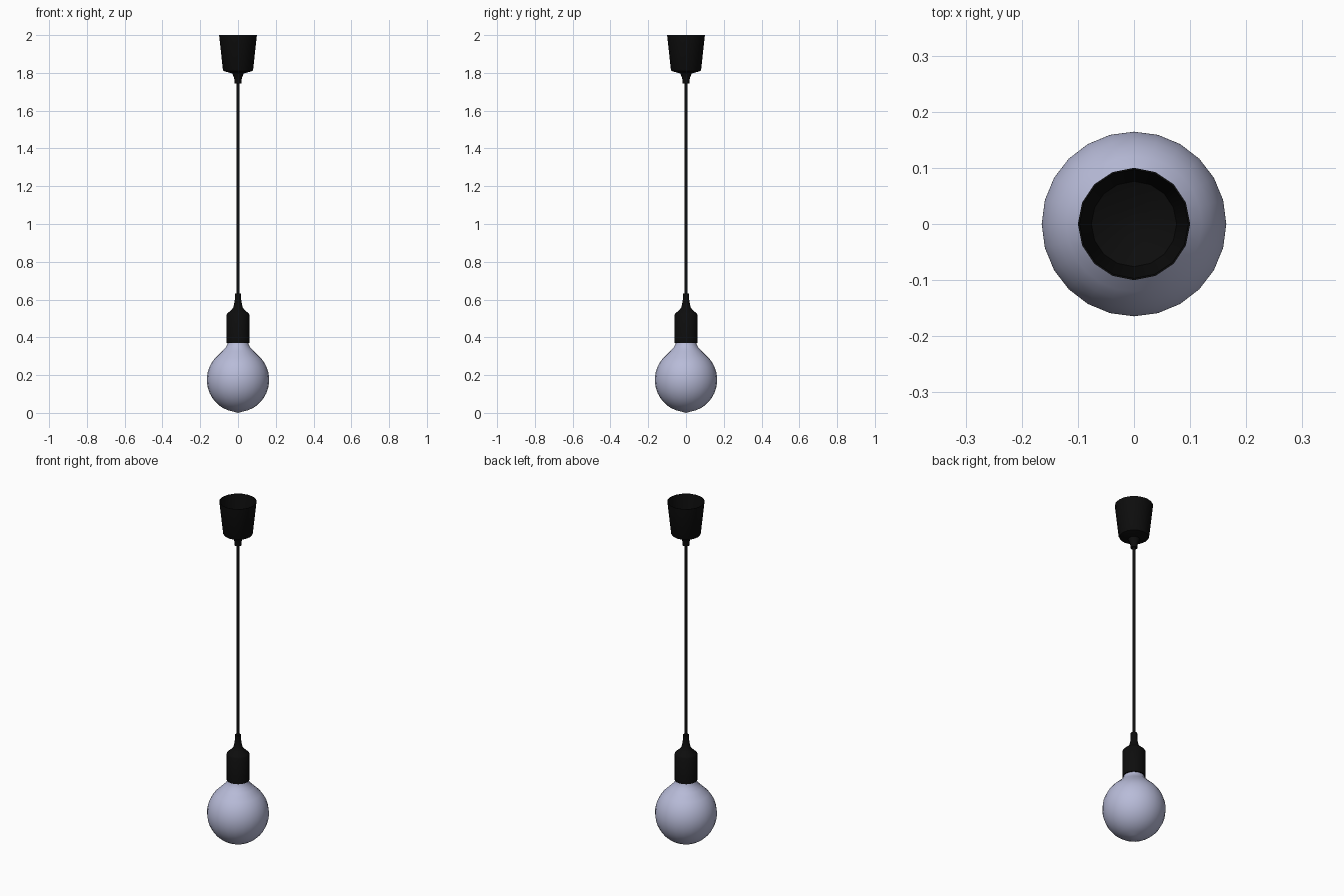
import bpy
import bmesh
import math

cube = bpy.data.objects.get("Cube")
if cube:
    bpy.data.objects.remove(cube)


def make_material(name, colour, roughness):
    mat = bpy.data.materials.new(name)
    mat.use_nodes = True
    mat.diffuse_color = (*colour, 1)
    shader = mat.node_tree.nodes["Principled BSDF"]
    shader.inputs["Base Color"].default_value = (*colour, 1)
    shader.inputs["Roughness"].default_value = roughness
    return mat


def lathe(name, profile, sides, mat, angle=40):
    """Spin a (radius, height) profile about z; radius 0 makes a pole."""
    bm = bmesh.new()
    verts = [bm.verts.new((r, 0, z)) for r, z in profile]
    edges = [bm.edges.new(pair) for pair in zip(verts, verts[1:])]
    bmesh.ops.spin(bm, geom=verts + edges, cent=(0, 0, 0), axis=(0, 0, 1),
                   angle=math.tau, steps=sides, use_duplicate=False)
    bmesh.ops.remove_doubles(bm, verts=bm.verts[:], dist=0.0001)
    bmesh.ops.recalc_face_normals(bm, faces=bm.faces[:])
    mesh = bpy.data.meshes.new(name)
    bm.to_mesh(mesh)
    bm.free()
    mesh.materials.append(mat)
    obj = bpy.data.objects.new(name, mesh)
    bpy.context.collection.objects.link(obj)
    bpy.ops.object.select_all(action="DESELECT")
    obj.select_set(True)
    bpy.context.view_layer.objects.active = obj
    bpy.ops.object.shade_smooth_by_angle(angle=math.radians(angle))
    return obj


black = make_material("black plastic", (0.004, 0.004, 0.004), 0.6)
glass = make_material("pale blue glass", (0.48, 0.50, 0.69), 0.3)

# Globe bulb: round body running into a flared neck
body = []
for i in range(15):
    t = math.radians(i * 9.5)
    body.append((0.165 * math.sin(t), 0.175 - 0.17 * math.cos(t)))
body[0] = (0, 0)
neck = [(0.084, 0.327), (0.066, 0.345), (0.055, 0.365), (0.05, 0.39), (0, 0.39)]
lathe("bulb", body + neck, 24, glass, 60)

# Lamp holder with sloped shoulder and cord grip
lathe("socket", [(0, 0.4), (0.054, 0.4), (0.054, 0.37), (0.061, 0.37),
                 (0.061, 0.52), (0.055, 0.528), (0.034, 0.546), (0.025, 0.558),
                 (0.02, 0.58), (0.017, 0.6), (0.017, 0.632), (0, 0.632)],
      20, black)

# Hanging cord
lathe("cord", [(0, 0.6), (0.008, 0.6), (0.008, 1.79), (0, 1.79)], 10, black)

# Open-topped ceiling cup with a thin wall
lathe("ceiling_cup", [(0, 1.8), (0.03, 1.8), (0.076, 1.82), (0.097, 2),
                      (0.1, 2), (0.08, 1.817), (0.076, 1.81),
                      (0.032, 1.797), (0, 1.797)], 16, black)

# Cord grip under the cup
lathe("cup_grip", [(0, 1.8), (0.032, 1.8), (0.024, 1.782), (0.02, 1.77),
                   (0.018, 1.745), (0, 1.745)], 16, black)
